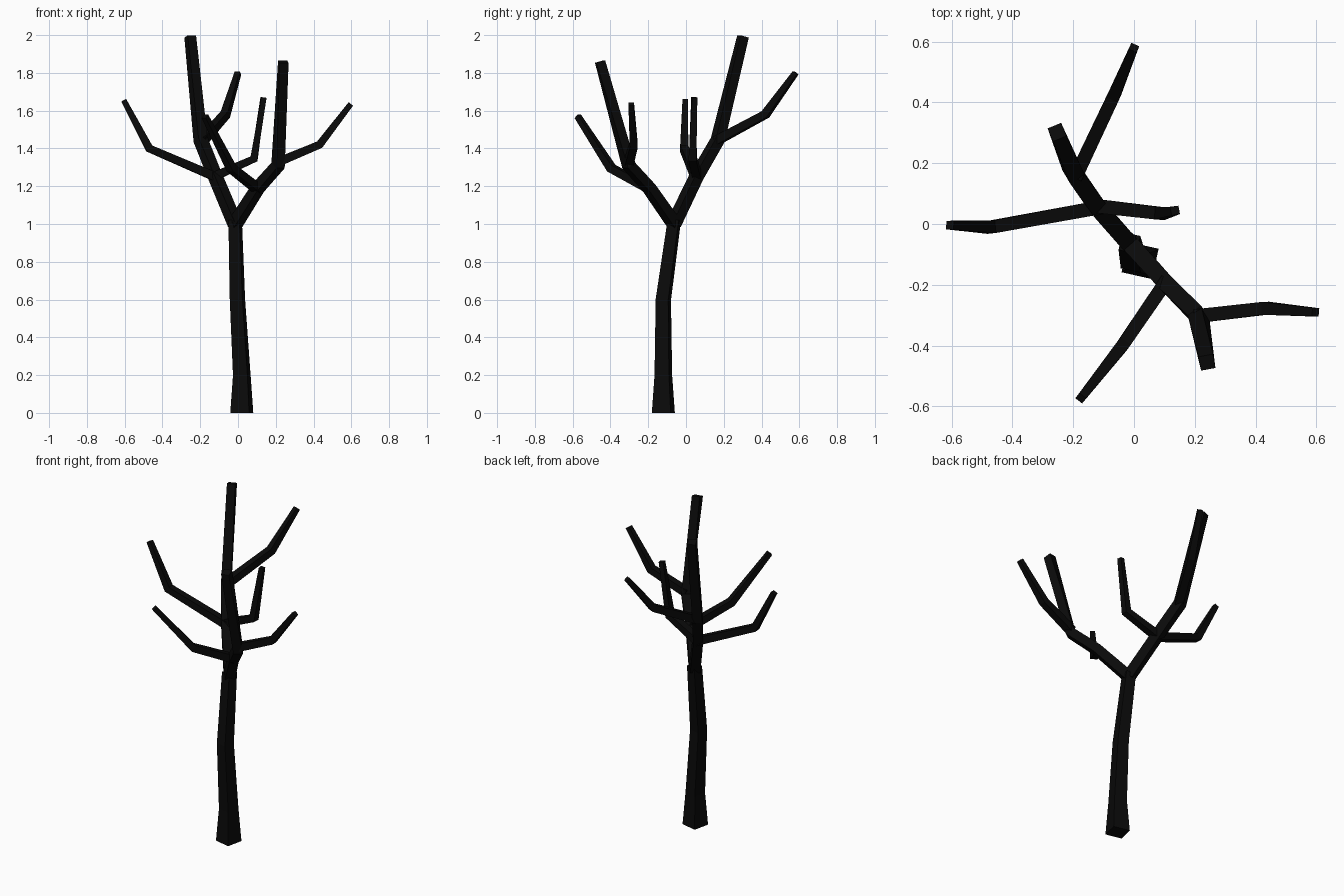
import bpy, bmesh
from mathutils import Vector

if "Cube" in bpy.data.objects:
    bpy.data.objects.remove(bpy.data.objects["Cube"])

bark = bpy.data.materials.new("dark_bark")
bark.diffuse_color = (0.003, 0.003, 0.003, 1)
bark.use_nodes = True
bark.node_tree.nodes["Principled BSDF"].inputs["Base Color"].default_value = bark.diffuse_color
UP = Vector((0, 0, 1))


def limb(name, path, side=None, flat_ends=False):
    """Four-sided tapering tube through points (x, y, z, half_width)."""
    pts = [Vector(p[:3]) for p in path]
    bm = bmesh.new()
    rings = []
    for i, p in enumerate(pts):
        before = (p - pts[i - 1]).normalized() if i else Vector()
        after = (pts[i + 1] - p).normalized() if i < len(pts) - 1 else Vector()
        t = (before + after).normalized()
        if flat_ends and not (before.length and after.length):
            t = UP.copy()
        s = Vector(side) if side else UP.cross(t)
        s = (s - t * s.dot(t)).normalized()
        n = t.cross(s)
        r = path[i][3]
        rings.append([bm.verts.new(p + (s * a + n * b) * r)
                      for a, b in ((1, 1), (-1, 1), (-1, -1), (1, -1))])
    for lo, hi in zip(rings, rings[1:]):
        for k in range(4):
            j = (k + 1) % 4
            bm.faces.new((lo[k], lo[j], hi[j], hi[k]))
    bm.faces.new(rings[0][::-1])
    bm.faces.new(rings[-1])
    bmesh.ops.recalc_face_normals(bm, faces=bm.faces)
    mesh = bpy.data.meshes.new(name)
    bm.to_mesh(mesh)
    bm.free()
    mesh.materials.append(bark)
    bpy.context.collection.objects.link(bpy.data.objects.new(name, mesh))


# Trunk
limb("trunk", [(0.02, -0.12, 0, 0.051), (0.02, -0.12, 0.2, 0.039),
               (-0.003, -0.12, 0.6, 0.034), (-0.015, -0.062, 1.02, 0.03)],
     side=(0.975, -0.22, 0), flat_ends=True)

# Two main limbs of the fork
limb("left_limb", [(-0.015, -0.065, 1.0, 0.029), (-0.12, 0.055, 1.25, 0.028),
                   (-0.198, 0.168, 1.445, 0.028), (-0.253, 0.302, 1.993, 0.024)])
limb("right_limb", [(-0.015, -0.062, 1.0, 0.029), (0.105, -0.195, 1.19, 0.027),
                    (0.212, -0.303, 1.31, 0.027), (0.24, -0.455, 1.86, 0.024)])

# Thin side branches: start, elbow, tip
branches = {
    "left_outer_branch": ((-0.11, 0.055, 1.245), (-0.47, -0.01, 1.40), (-0.605, -0.004, 1.655)),
    "left_inner_branch": ((-0.13, 0.06, 1.25), (0.085, 0.035, 1.345), (0.135, 0.044, 1.67)),
    "back_branch": ((-0.19, 0.16, 1.44), (-0.067, 0.42, 1.58), (0.0, 0.58, 1.80)),
    "front_branch": ((0.105, -0.19, 1.185), (-0.035, -0.395, 1.295), (-0.175, -0.573, 1.57)),
    "right_branch": ((0.205, -0.303, 1.325), (0.432, -0.277, 1.42), (0.597, -0.29, 1.635)),
}
for name, (start, elbow, tip) in branches.items():
    limb(name, [(*start, 0.023), (*elbow, 0.021), (*tip, 0.014)])
